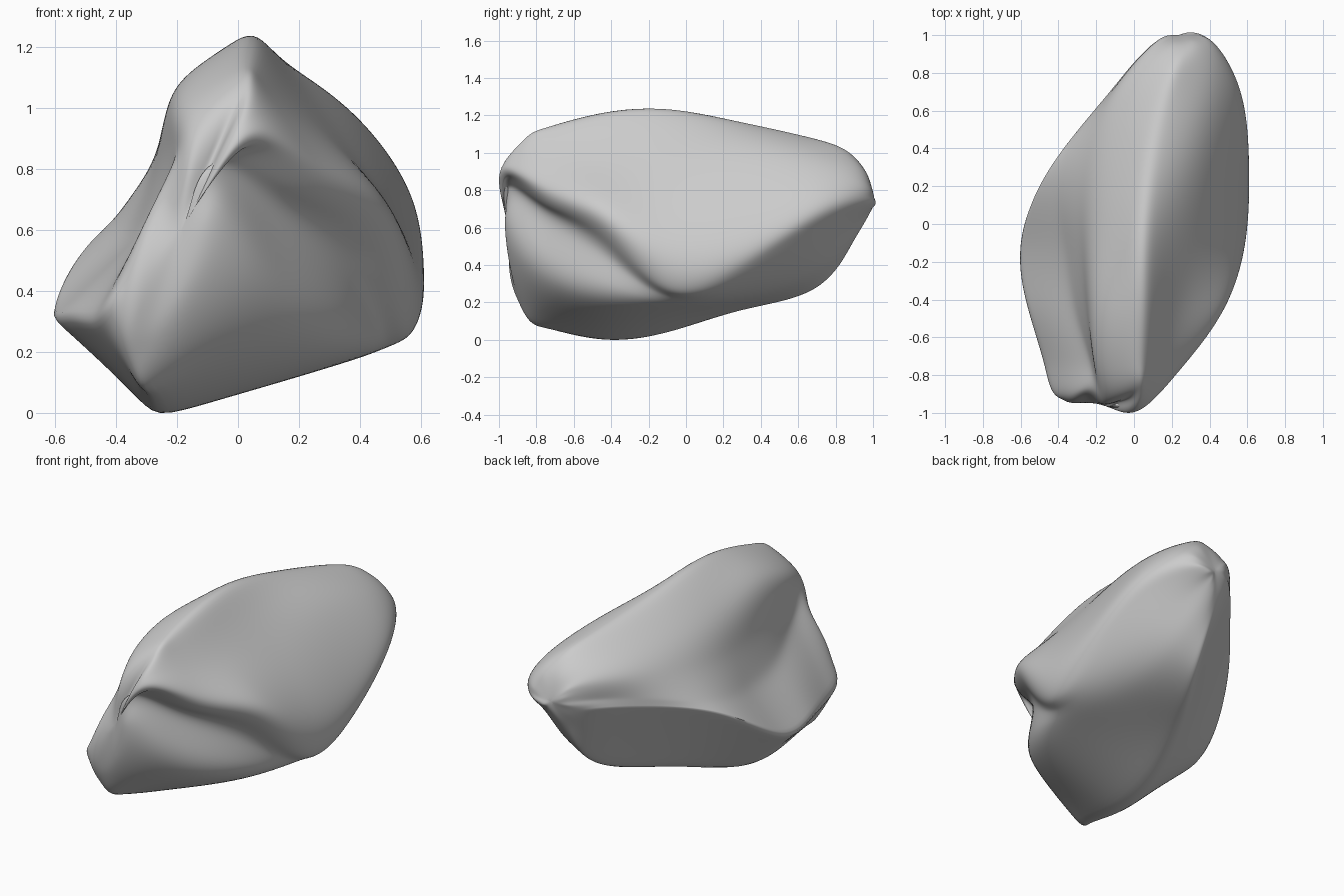
import bpy
import bmesh
from mathutils import Vector

cube = bpy.data.objects.get("Cube")
if cube:
    bpy.data.objects.remove(cube, do_unlink=True)

# Stations along the length, between the two ends of each rail
STATIONS = [-.75, -.45, -.1, .3, .7]
rails = []


def rail(front_y, back_y, points, crease=0):
    """One lengthwise contour of the boulder, as x/z pairs from front to back."""
    depths = [front_y] + STATIONS + [back_y]
    line = [Vector((x, y, z)) for (x, z), y in zip(points, depths)]
    rails.append((line, crease))


# Top ridge
rail(-.9, .92, [(0, 1.01), (.03, 1.13), (.05, 1.21), (.05, 1.235),
                (.08, 1.16), (.17, 1.07), (.25, .96)], .4)
# Right shoulder
rail(-.99, .95, [(.01, .94), (.16, .97), (.25, .94), (.32, .93),
                 (.36, .99), (.4, .95), (.38, .87)])
# Right bulge
rail(-.96, .96, [(.05, .89), (.26, .8), (.47, .72), (.57, .53),
                 (.59, .56), (.56, .73), (.42, .77)])
# Lip under the right bulge
rail(-.95, .98, [(-.06, .84), (.2, .71), (.43, .58), (.56, .28),
                 (.58, .38), (.53, .61), (.36, .71)], .2)
# Recess below the lip
rail(-.94, .96, [(-.07, .75), (.11, .64), (.35, .46), (.49, .23),
                 (.48, .28), (.42, .47), (.3, .67)])
# Lower right ledge
rail(-.95, .94, [(-.06, .51), (.14, .33), (.32, .21), (.36, .17),
                 (.3, .21), (.3, .36), (.25, .61)], .2)
# Keel
rail(-.89, .91, [(-.3, .2), (-.28, .07), (-.26, 0), (-.22, .04),
                 (-.1, .17), (.12, .28), (.17, .57)], .5)
# Left ledge
rail(-.94, .93, [(-.38, .4), (-.47, .31), (-.56, .32), (-.6, .34),
                 (-.44, .59), (-.12, .69), (.08, .71)], .65)
# Crease above the left ledge
rail(-.87, .95, [(-.26, .72), (-.24, .71), (-.33, .59), (-.38, .58),
                 (-.39, .66), (-.12, .76), (.1, .77)], .4)
# Left flank
rail(-.91, .95, [(-.19, .83), (-.21, .88), (-.25, .84), (-.28, .8),
                 (-.27, .82), (-.11, .86), (.1, .84)])
# Left shoulder
rail(-.94, .93, [(-.12, .92), (-.18, 1.02), (-.2, 1.08), (-.2, 1.02),
                 (-.16, .98), (-.03, .96), (.12, .9)])

# Cage joining the rails, with a pole closing each end
bm = bmesh.new()
grid = [[bm.verts.new(p) for p in line] for line, _ in rails]
front_pole = bm.verts.new((-.19, -.95, .59))
back_pole = bm.verts.new((.24, 1, .75))
for i, here in enumerate(grid):
    after = grid[(i + 1) % len(grid)]
    for j in range(len(here) - 1):
        bm.faces.new((here[j], here[j + 1], after[j + 1], after[j]))
    bm.faces.new((here[0], after[0], front_pole))
    bm.faces.new((after[-1], here[-1], back_pole))
bmesh.ops.recalc_face_normals(bm, faces=bm.faces)

# Firmer ridges
crease_layer = bm.edges.layers.float.new("crease_edge")
for verts, (_, crease) in zip(grid, rails):
    for a, b in zip(verts, verts[1:]):
        bm.edges.get((a, b))[crease_layer] = crease

mesh = bpy.data.meshes.new("boulder")
bm.to_mesh(mesh)
bm.free()
boulder = bpy.data.objects.new("boulder", mesh)
bpy.context.collection.objects.link(boulder)
subdivision = boulder.modifiers.new("smooth_form", 'SUBSURF')
subdivision.levels = subdivision.render_levels = 4


def evaluated():
    bpy.context.view_layer.update()
    return boulder.evaluated_get(bpy.context.evaluated_depsgraph_get())


# Push the cage outward so the smooth surface passes through the rails
targets = [v.co.copy() for v in mesh.vertices]
for _ in range(4):
    smooth = [v.co.copy() for v in evaluated().data.vertices[:len(targets)]]
    for vert, target, current in zip(mesh.vertices, targets, smooth):
        vert.co += (target - current) * .7
    mesh.update()

# Apply the smooth form
final = bpy.data.meshes.new_from_object(evaluated())
boulder.modifiers.clear()
boulder.data = final

# Stone colour
stone = bpy.data.materials.new("stone_grey")
stone.use_nodes = True
colour = (.6, .6, .6, 1)
stone.diffuse_color = colour
stone.node_tree.nodes["Principled BSDF"].inputs["Base Color"].default_value = colour
final.materials.clear()
final.materials.append(stone)

bpy.context.view_layer.objects.active = boulder
boulder.select_set(True)
bpy.ops.object.shade_smooth_by_angle(angle=.9)
